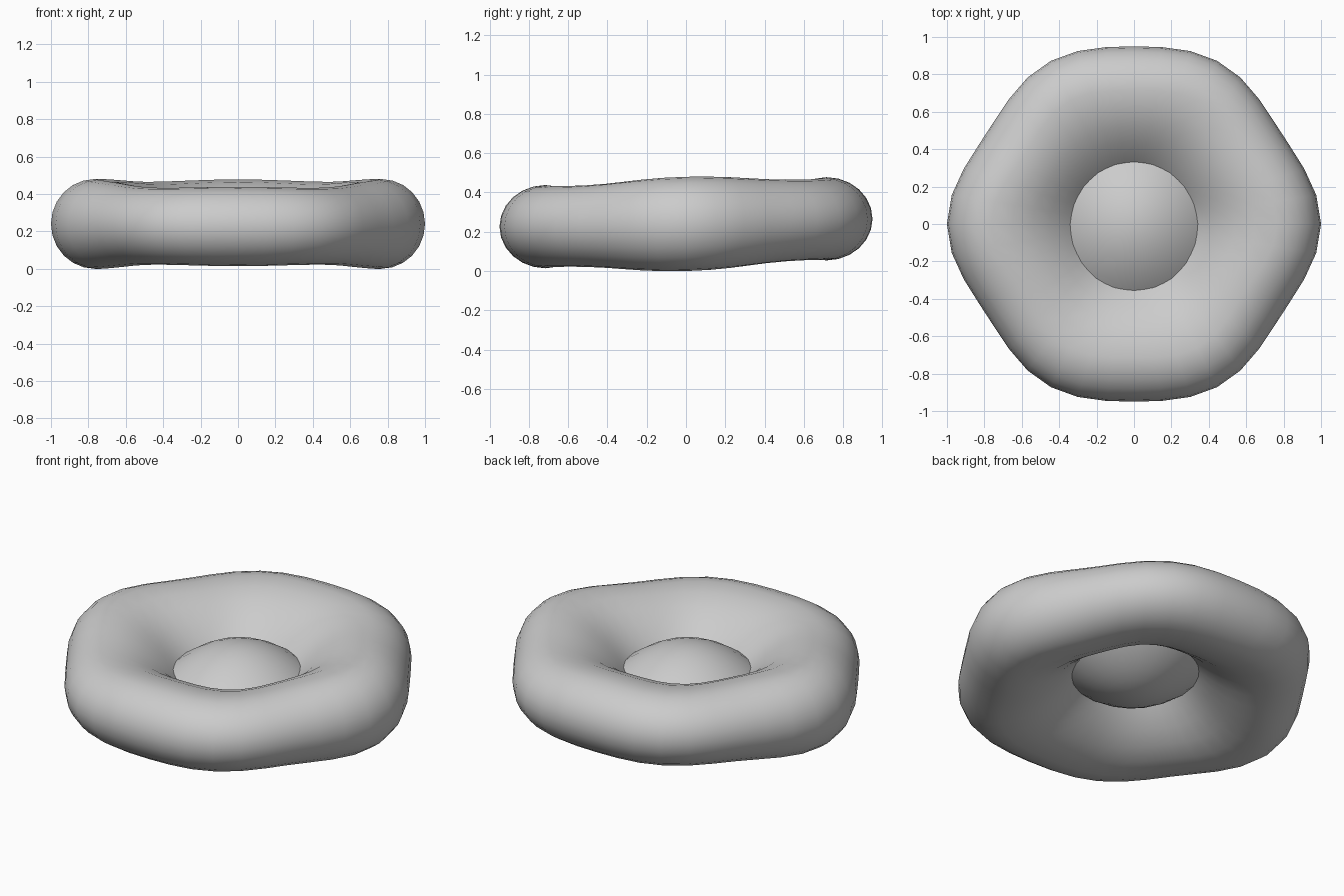
import bpy, bmesh
from math import sin, cos, pi, copysign

cube = bpy.data.objects.get("Cube")
if cube:
    bpy.data.objects.remove(cube, do_unlink=True)

grey = bpy.data.materials.new("plain grey")
grey.use_nodes = True
colour = (0.6, 0.6, 0.6, 1)
grey.diffuse_color = colour
grey.node_tree.nodes["Principled BSDF"].inputs["Base Color"].default_value = colour


def finish(name, bm):
    """Turn a bmesh into a smooth grey object."""
    bmesh.ops.recalc_face_normals(bm, faces=bm.faces)
    mesh = bpy.data.meshes.new(name)
    bm.to_mesh(mesh)
    bm.free()
    mesh.materials.append(grey)
    mesh.shade_smooth()
    obj = bpy.data.objects.new(name, mesh)
    bpy.context.collection.objects.link(obj)
    return obj


# Wavy ring: round on the outside, a funnel sloping to a thin lip at the hole
AROUND, SECTION, HOLE = 40, 24, 0.32


def ring_point(a, t):
    outer = 0.96 + 0.015 * cos(4 * a) + 0.025 * cos(6 * a)
    crest = outer - 0.235
    half = 0.217 + 0.014 * cos(2 * a) + 0.009 * cos(4 * a)
    middle = 0.243 - 0.003 * cos(2 * a) + 0.02 * sin(a)
    if cos(t) > 0:
        reach, rise = 0.235, sin(t)
    else:
        reach, rise = crest - HOLE, sin(t) * abs(sin(t))
    r = crest + reach * cos(t)
    return r * cos(a), r * sin(a), middle + half * rise


bm = bmesh.new()
loops = [[bm.verts.new(ring_point(2 * pi * i / AROUND, 2 * pi * j / SECTION))
          for j in range(SECTION)] for i in range(AROUND)]
for i in range(AROUND):
    here, there = loops[i], loops[(i + 1) % AROUND]
    for j in range(SECTION):
        k = (j + 1) % SECTION
        bm.faces.new((here[j], there[j], there[k], here[k]))
finish("ring", bm)

# Lens-shaped core that fills the hole and bulges above and below
bm = bmesh.new()
bmesh.ops.create_uvsphere(bm, u_segments=20, v_segments=16, radius=1)
for v in bm.verts:
    v.co.z = copysign(v.co.z ** 2, v.co.z)
bmesh.ops.scale(bm, vec=(0.365, 0.38, 0.155), verts=bm.verts)
bmesh.ops.translate(bm, vec=(0, 0, 0.243), verts=bm.verts)
finish("core", bm)
